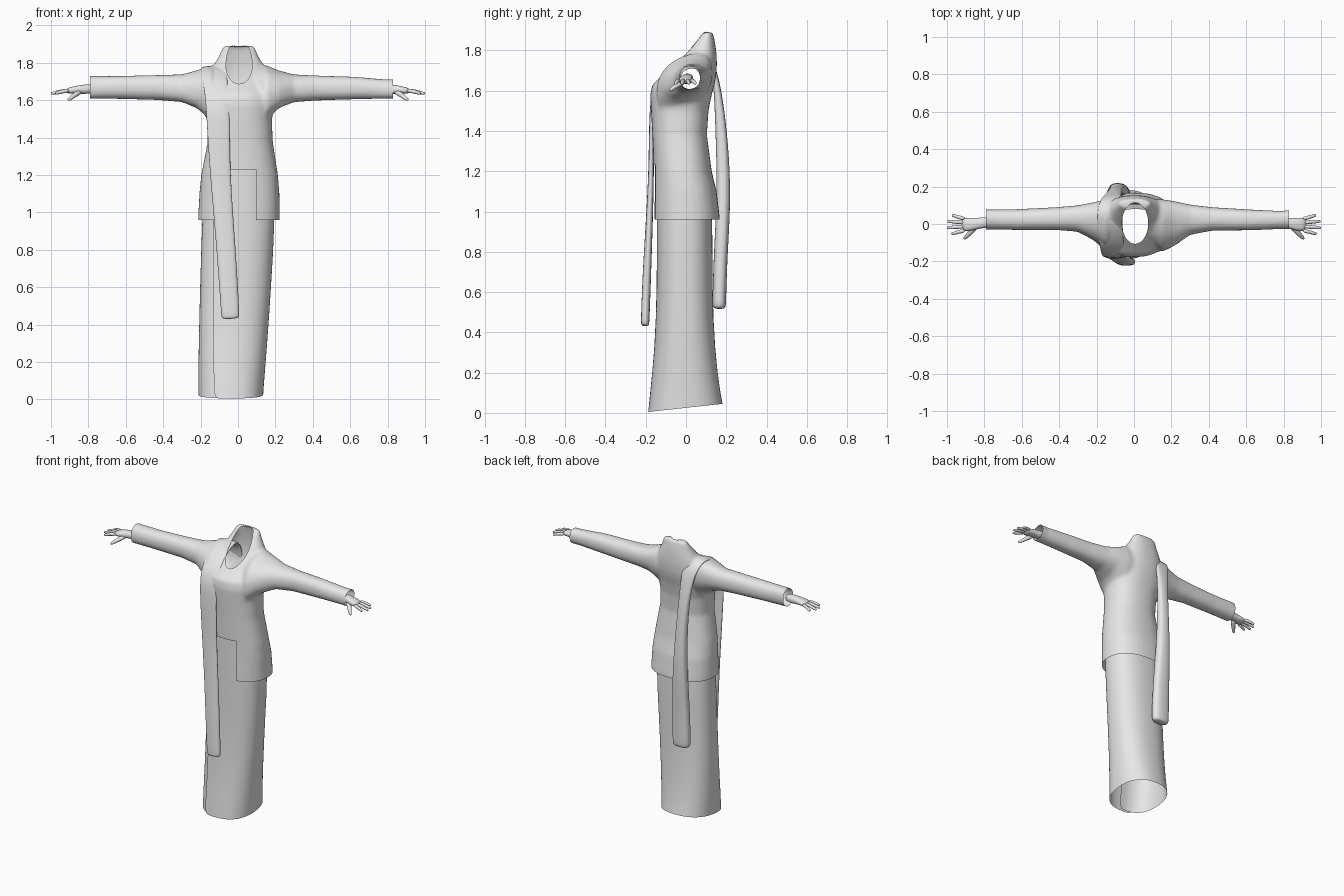
import bpy, bmesh, math
from mathutils import Vector

cube = bpy.data.objects.get("Cube")
if cube:
    bpy.data.objects.remove(cube, do_unlink=True)

cloth = bpy.data.materials.new("plain_grey")
cloth.use_nodes = True
cloth.diffuse_color = (0.8, 0.8, 0.8, 1)
cloth.node_tree.nodes["Principled BSDF"].inputs["Base Color"].default_value = (0.8, 0.8, 0.8, 1)


def oval(u0, u1, v0, v1, n=32, power=2.3):
    """Points of a rounded box section between the given limits."""
    pts = []
    for i in range(n):
        a = math.tau * i / n
        c, s = math.cos(a), math.sin(a)
        u = math.copysign(abs(c) ** (2 / power), c)
        v = math.copysign(abs(s) ** (2 / power), s)
        pts.append(((u0 + u1) / 2 + u * (u1 - u0) / 2, (v0 + v1) / 2 + v * (v1 - v0) / 2))
    return pts


def loft(bm, rings, cyclic=True, caps=True):
    rows = [[bm.verts.new(p) for p in ring] for ring in rings]
    n = len(rows[0])
    for a, b in zip(rows, rows[1:]):
        for i in range(n if cyclic else n - 1):
            j = (i + 1) % n
            bm.faces.new((a[i], a[j], b[j], b[i]))
    if caps:
        bm.faces.new(rows[0][::-1])
        bm.faces.new(rows[-1])


def strip(bm, path, across, n=12, power=2.6):
    """Flattened tube along a path of (x, y, z, half width, half thickness)."""
    pts = [Vector(p[:3]) for p in path]
    rings = []
    for i, p in enumerate(path):
        along = (pts[min(i + 1, len(pts) - 1)] - pts[max(i - 1, 0)]).normalized()
        thick = along.cross(across).normalized()
        wide = thick.cross(along)
        rings.append([pts[i] + wide * u + thick * v
                      for u, v in oval(-p[3], p[3], -p[4], p[4], n, power)])
    loft(bm, rings)


def finish(name, bm, subdivide=0, normals=True):
    if normals:
        bmesh.ops.recalc_face_normals(bm, faces=bm.faces[:])
    me = bpy.data.meshes.new(name)
    bm.to_mesh(me)
    bm.free()
    me.materials.clear()
    me.materials.append(cloth)
    me.shade_smooth()
    ob = bpy.data.objects.new(name, me)
    bpy.context.collection.objects.link(ob)
    if subdivide:
        mod = ob.modifiers.new("Subdivision", "SUBSURF")
        mod.levels = mod.render_levels = subdivide
    return ob


# Jacket: torso and sleeves fused into one skin
torso = [
    (0.88, -.213, .224, -.162, .168), (0.97, -.213, .224, -.162, .168),
    (1.1, -.207, .222, -.16, .152), (1.2, -.197, .214, -.16, .128),
    (1.38, -.162, .186, -.167, .104), (1.5, -.168, .182, -.174, .112),
    (1.58, -.195, .195, -.178, .128), (1.63, -.195, .195, -.168, .142),
    (1.67, -.185, .185, -.125, .15), (1.73, -.165, .17, -.062, .154),
    (1.78, -.135, .142, -.01, .152), (1.83, -.105, .112, .03, .146),
    (1.89, -.08, .088, .082, .134)]
# Each sleeve section: x, y range, z range, tilt of the top towards the back
left_sleeve = [
    (.05, -.07, .13, 1.54, 1.75, .35), (.15, -.15, .132, 1.51, 1.775, .35),
    (.22, -.115, .122, 1.565, 1.752, .25), (.3, -.058, .104, 1.59, 1.737, .12),
    (.42, -.036, .09, 1.598, 1.732, 0), (.62, -.034, .078, 1.604, 1.726, 0),
    (.78, -.028, .07, 1.608, 1.712, .1), (.88, -.03, .078, 1.608, 1.71, .15)]
right_sleeve = [
    (-.05, -.07, .13, 1.54, 1.75, .35), (-.15, -.14, .132, 1.51, 1.775, .35),
    (-.22, -.085, .115, 1.56, 1.757, .2), (-.3, -.042, .1, 1.59, 1.738, .1),
    (-.42, -.032, .09, 1.6, 1.735, 0), (-.62, -.032, .08, 1.606, 1.73, 0),
    (-.78, -.03, .078, 1.608, 1.73, .1), (-.88, -.03, .078, 1.608, 1.732, .1)]
bm = bmesh.new()
loft(bm, [[(x, y, z) for x, y in oval(a, b, c, d)] for z, a, b, c, d in torso])
for sleeve in (left_sleeve, right_sleeve):
    loft(bm, [[(x, y, z + tilt * (y - (a + b) / 2)) for y, z in oval(a, b, c, d)]
              for x, a, b, c, d, tilt in sleeve])
solid = finish("jacket_block", bm)
remesh = solid.modifiers.new("Fuse", "REMESH")
remesh.mode = "VOXEL"
remesh.voxel_size = 0.01
soften = solid.modifiers.new("Soften", "SMOOTH")
soften.factor = 0.5
soften.iterations = 14
graph = bpy.context.evaluated_depsgraph_get()
bm = bmesh.new()
bm.from_mesh(solid.evaluated_get(graph).to_mesh())
bpy.data.objects.remove(solid, do_unlink=True)


def slice_at(co, no, clear=False):
    bmesh.ops.bisect_plane(bm, geom=bm.verts[:] + bm.edges[:] + bm.faces[:],
                           plane_co=co, plane_no=no, clear_outer=clear)


def remove_faces(rule):
    bmesh.ops.delete(bm, geom=[f for f in bm.faces if rule(f.calc_center_median())],
                     context="FACES")


# Open hem, cuffs and the gap in the lower front
slice_at((0, 0, .96), (0, 0, -1), True)
slice_at((.83, 0, 0), (1, 0, 0), True)
slice_at((-.79, 0, 0), (-1, 0, 0), True)
for co, no in (((-.06, 0, 0), (1, 0, 0)), ((.095, 0, 0), (1, 0, 0)), ((0, 0, 1.23), (0, 0, 1))):
    slice_at(co, no)
remove_faces(lambda c: -.06 < c.x < .095 and c.y < 0 and c.z < 1.23)


# Sloping oval neck opening with a clean rim
def neck_radius(p):
    return math.hypot((p.x - .006) / .07, (p.y - .004) / .11)


remove_faces(lambda c: c.z > 1.62 and neck_radius(c) < 1)
for v in bm.verts:
    if v.is_boundary and v.co.z > 1.6 and abs(v.co.x) < .2:
        r = max(neck_radius(v.co), .5)
        old_y = v.co.y
        v.co.x = .006 + (v.co.x - .006) / r
        v.co.y = .004 + (v.co.y - .004) / r
        v.co.z += .95 * (v.co.y - old_y)
finish("jacket", bm, normals=False)

# Wrapped skirt: an open sheet that overlaps itself at the front
skirt = [
    (0.01, -.212, .135, -.186, .182), (0.1, -.213, .141, -.176, .168),
    (0.3, -.21, .158, -.155, .143), (0.6, -.203, .178, -.144, .13),
    (0.95, -.192, .199, -.145, .135), (1.15, -.18, .19, -.146, .11),
    (1.32, -.14, .16, -.145, .08)]
bm = bmesh.new()
rings = []
steps = 48
for z, x0, x1, y0, y1 in skirt:
    ring = []
    for i in range(steps + 1):
        t = i / steps
        # The loose edge moves outwards as it rises
        a = math.radians(244 - 14 * min(z, 1) + 390 * t)
        size = 1.0 + .025 * max(0, 1 - t / .1) - .08 * max(0, t - .85) / .15
        c, s = math.cos(a), math.sin(a)
        u, v = (math.copysign(abs(k) ** .85, k) * size for k in (c, s))
        drop = .02 * v if z < .05 else 0
        ring.append(((x0 + x1) / 2 + u * (x1 - x0) / 2,
                     (y0 + y1) / 2 + v * (y1 - y0) / 2, z + .015 + drop))
    rings.append(ring)
loft(bm, rings, cyclic=False, caps=False)
finish("wrap_skirt", bm, 1)

# Scarf hanging over one shoulder, front to back
bm = bmesh.new()
strip(bm, [
    (-.04, -.203, .43, .048, .02), (-.041, -.203, .45, .05, .022),
    (-.055, -.195, .68, .052, .022), (-.075, -.182, .95, .053, .018),
    (-.095, -.172, 1.2, .056, .014), (-.105, -.172, 1.45, .062, .012),
    (-.11, -.163, 1.6, .065, .012), (-.118, -.115, 1.675, .068, .012),
    (-.128, -.03, 1.748, .07, .012), (-.13, .06, 1.785, .068, .012),
    (-.125, .125, 1.75, .06, .012), (-.112, .152, 1.65, .045, .016),
    (-.098, .172, 1.45, .036, .028), (-.09, .186, 1.2, .042, .034),
    (-.085, .185, 1.0, .052, .036), (-.083, .17, .75, .062, .035),
    (-.083, .165, .54, .064, .035), (-.083, .165, .515, .06, .032)], Vector((1, 0, 0)))
finish("shoulder_scarf", bm, 2)

# Hands: palm, four fingers and a thumb, mirrored
bm = bmesh.new()
side = Vector((0, 1, 0))
strip(bm, [(.76, .012, 1.662, .032, .028), (.83, .004, 1.658, .029, .026),
           (.87, -.002, 1.655, .036, .022), (.925, -.004, 1.648, .041, .014)], side, 10)
for base, tip, reach in ((-.034, -.052, .978), (-.013, -.02, 1.0), (.008, .014, .998), (.027, .046, .975)):
    mid = (base + tip) / 2
    strip(bm, [(.9, base, 1.652, .012, .013), ((.905 + reach) / 2, mid, 1.647, .011, .011),
               (reach - .01, tip, 1.637, .009, .009), (reach, tip, 1.635, .006, .006)], side, 8, 2)
strip(bm, [(.84, -.005, 1.648, .02, .018), (.875, -.045, 1.627, .015, .014),
           (.9, -.072, 1.607, .011, .011), (.91, -.08, 1.6, .006, .006)],
      Vector((1, 1, 0)), 8, 2)
hands = finish("hands", bm, 1)
hands.modifiers.new("Mirror", "MIRROR")
